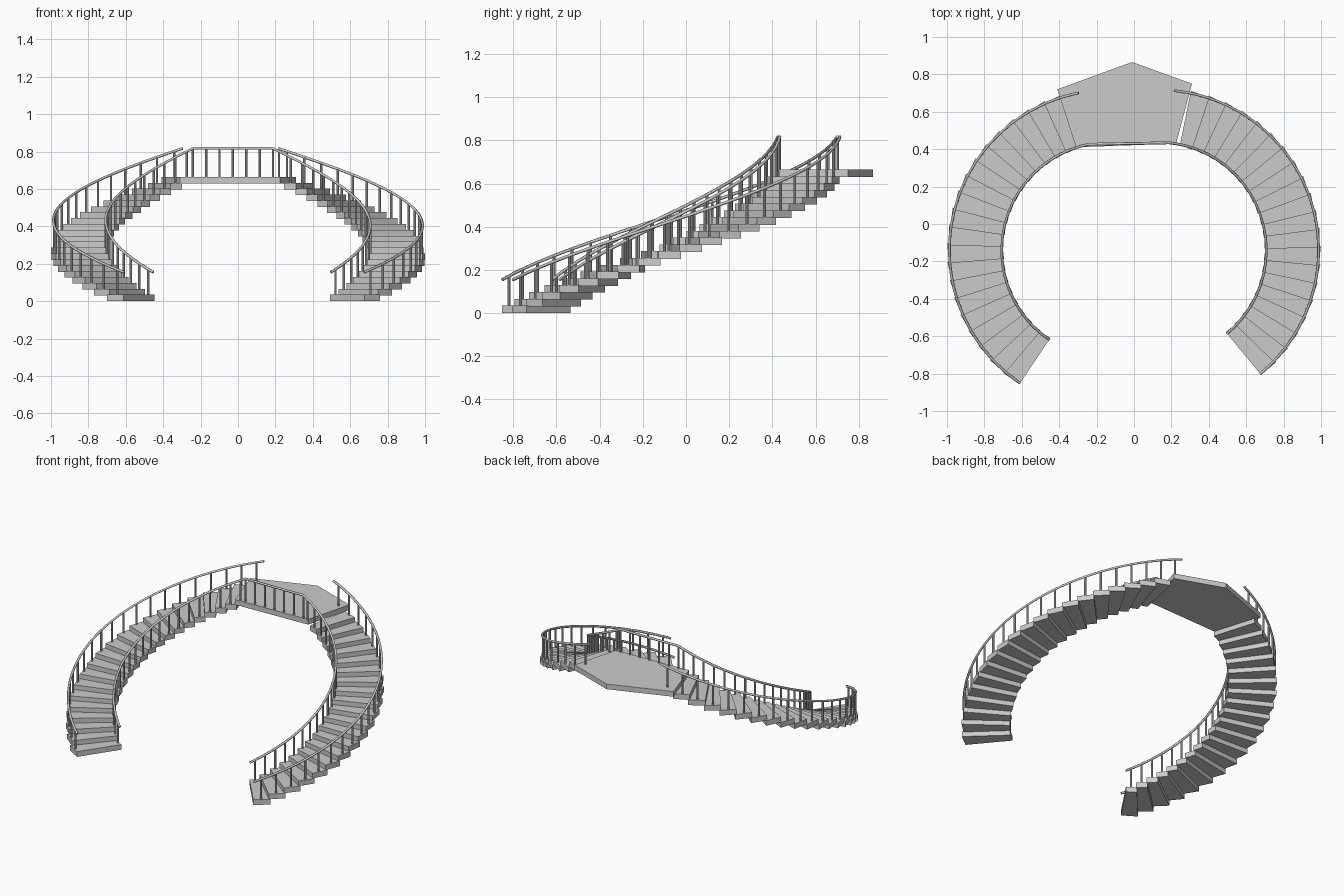
import bpy, bmesh, math
from mathutils import Matrix, Vector

if "Cube" in bpy.data.objects:
    bpy.data.objects.remove(bpy.data.objects["Cube"])

N = 20                        # treads per flight
STEP = math.radians(6.42)     # turn per tread
RISE = 0.0315
THICK = 0.035
CY = -0.14
R_IN, R_OUT = 0.567, 0.86
RAIL_IN, RAIL_OUT = 0.577, 0.857
RAIL_Z0, RAIL_Z1 = 0.155, 0.817


def finish(bm, name):
    bmesh.ops.recalc_face_normals(bm, faces=bm.faces)
    me = bpy.data.meshes.new(name)
    bm.to_mesh(me)
    bm.free()
    ob = bpy.data.objects.new(name, me)
    bpy.context.collection.objects.link(ob)
    return ob


def prism(bm, pts, z0, z1):
    lo = [bm.verts.new((x, y, z0)) for x, y in pts]
    hi = [bm.verts.new((x, y, z1)) for x, y in pts]
    bm.faces.new(lo[::-1])
    bm.faces.new(hi)
    n = len(pts)
    for i in range(n):
        j = (i + 1) % n
        bm.faces.new((lo[i], lo[j], hi[j], hi[i]))


def post(bm, x, y, z0, z1):
    bmesh.ops.create_cone(bm, cap_ends=True, segments=8, radius1=0.0065, radius2=0.0065,
                          depth=z1 - z0, matrix=Matrix.Translation((x, y, (z0 + z1) / 2)))


def rail(name, pts):
    cu = bpy.data.curves.new(name, 'CURVE')
    cu.dimensions = '3D'
    cu.bevel_depth = 0.0075
    cu.bevel_resolution = 1
    cu.use_fill_caps = True
    sp = cu.splines.new('POLY')
    sp.points.add(len(pts) - 1)
    for p, c in zip(sp.points, pts):
        p.co = (*c, 1)
    bpy.context.collection.objects.link(bpy.data.objects.new(name, cu))


def flight(side, sign, start):
    # position on the flight: t counted in treads from the bottom
    def at(t, r):
        a = math.radians(start) + t * STEP
        return (sign * (0.13 + r * math.cos(a)), CY + r * math.sin(a))

    def rail_z(t):
        return RAIL_Z0 + (RAIL_Z1 - RAIL_Z0) * t / (N + 1)

    # wedge treads, each a little proud of the next at the outer edge
    bm = bmesh.new()
    for i in range(N):
        pts = [at(i, R_IN), at(i, R_OUT), at(i + 1.08, R_OUT + 0.01), at(i + 1.08, R_IN + 0.006)]
        prism(bm, pts, i * RISE, i * RISE + THICK)
    finish(bm, side + "_treads")

    # balusters on both edges
    bm = bmesh.new()
    for i in range(N + 1):
        t = i + 0.5
        for r in (RAIL_IN, RAIL_OUT - 0.004):
            post(bm, *at(t, r), i * RISE + THICK - 0.005, rail_z(t))
    finish(bm, side + "_balusters")

    # handrails
    steps = [k / 2 for k in range(2 * N + 3)]
    rail(side + "_outer_handrail", [(*at(t, RAIL_OUT), rail_z(t)) for t in steps])
    return [(*at(t, RAIL_IN), rail_z(t)) for t in steps]


right = flight("right", 1, -50.5)
left = flight("left", -1, -56)

# one inner handrail running up, across the landing and down
rail("inner_handrail", left + right[::-1])

# landing slab
bm = bmesh.new()
prism(bm, [(-0.31, 0.41), (0.225, 0.43), (0.31, 0.75), (-0.01, 0.866), (-0.41, 0.72)],
      N * RISE, N * RISE + THICK)
finish(bm, "landing")

# landing balusters
bm = bmesh.new()
a, b = Vector(left[-1]), Vector(right[-1])
for i in range(7):
    p = a.lerp(b, i / 6)
    post(bm, p.x, p.y, N * RISE + THICK - 0.005, p.z)
finish(bm, "landing_balusters")
